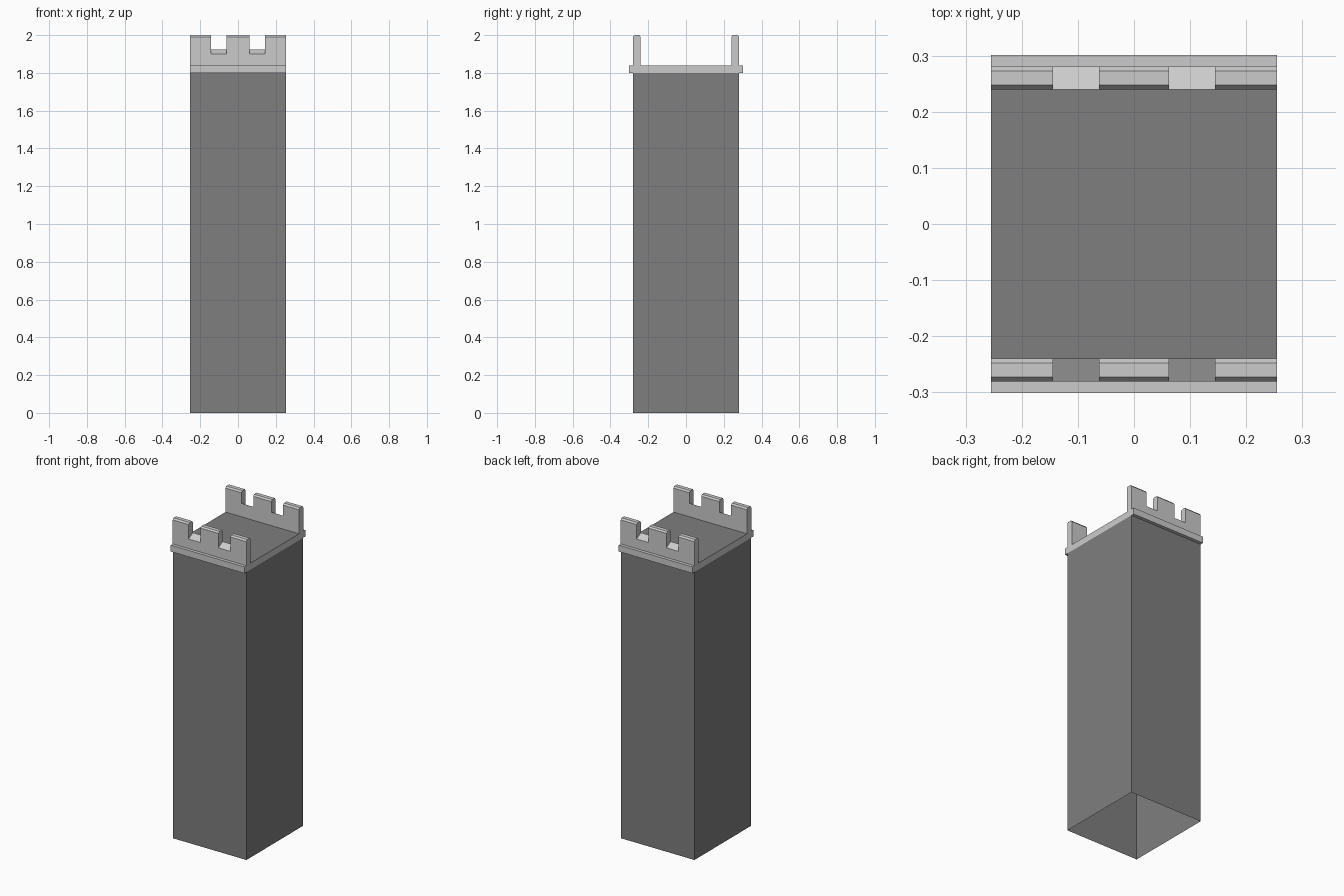
import bpy, bmesh

if "Cube" in bpy.data.objects:
    bpy.data.objects.remove(bpy.data.objects["Cube"])

HX = 0.2545                      # half width of everything in x
BY, LY = 0.28, 0.301             # half depth of shaft and of ledge
Z_SHAFT, Z_DECK = 1.80, 1.84

dark = bpy.data.materials.new("dark_stone")
dark.diffuse_color = (0.21, 0.21, 0.21, 1)
dark.use_nodes = True
dark.node_tree.nodes["Principled BSDF"].inputs["Base Color"].default_value = dark.diffuse_color


def finish(name, bm, mat=None):
    me = bpy.data.meshes.new(name)
    bm.to_mesh(me)
    bm.free()
    if mat:
        me.materials.append(mat)
    ob = bpy.data.objects.new(name, me)
    bpy.context.collection.objects.link(ob)
    return ob


def loft(bm, rings):
    """Bridge closed point rings one after another; returns the vertex rings."""
    vs = [[bm.verts.new(p) for p in r] for r in rings]
    n = len(vs[0])
    for a, b in zip(vs, vs[1:]):
        for i in range(n):
            j = (i + 1) % n
            bm.faces.new((a[i], a[j], b[j], b[i]))
    return vs


def rect(hy, z):
    return [(-HX, -hy, z), (HX, -hy, z), (HX, hy, z), (-HX, hy, z)]


# Shaft: four walls, open at the bottom
bm = bmesh.new()
loft(bm, [rect(BY, 0), rect(BY, Z_SHAFT)])
finish("tower_shaft", bm, dark)

# Ledge: overhanging band with a border front and back
bm = bmesh.new()
loft(bm, [rect(LY, Z_SHAFT), rect(LY, Z_DECK)])
for s in (-1, 1):
    for z, inner, up in ((Z_SHAFT, BY, -1), (Z_DECK, 0.24, 1)):
        pts = [(-HX, s * inner, z), (HX, s * inner, z), (HX, s * LY, z), (-HX, s * LY, z)]
        if s * up < 0:
            pts.reverse()
        bm.faces.new([bm.verts.new(p) for p in pts])
finish("ledge", bm)

# Deck: dark floor between the parapets
bm = bmesh.new()
bm.faces.new([bm.verts.new(p) for p in rect(0.24, Z_DECK)])
finish("deck", bm, dark)


# Parapets: notched outline lofted through the wall, chamfered top, sloped sills
def parapet(name, side):
    rings = []
    for y, top in ((0.24, 1.99), (0.248, 2.0), (0.273, 2.0), (0.281, 1.99)):
        sill = 1.924 - 0.024 * (y - 0.24) / 0.041
        xs = (-HX, -0.144, -0.062, 0.062, 0.144, HX)
        outline = [(-HX, Z_DECK), (-HX, top)]
        for a, b in ((xs[1], xs[2]), (xs[3], xs[4])):
            outline += [(a, top), (a, sill), (b, sill), (b, top)]
        outline += [(HX, top), (HX, Z_DECK)]
        rings.append([(x, side * y, z) for x, z in outline])
    bm = bmesh.new()
    vs = loft(bm, rings)
    bm.faces.new(vs[0])
    bm.faces.new(vs[-1])
    bmesh.ops.recalc_face_normals(bm, faces=bm.faces)
    finish(name, bm)


parapet("front_parapet", -1)
parapet("back_parapet", 1)
